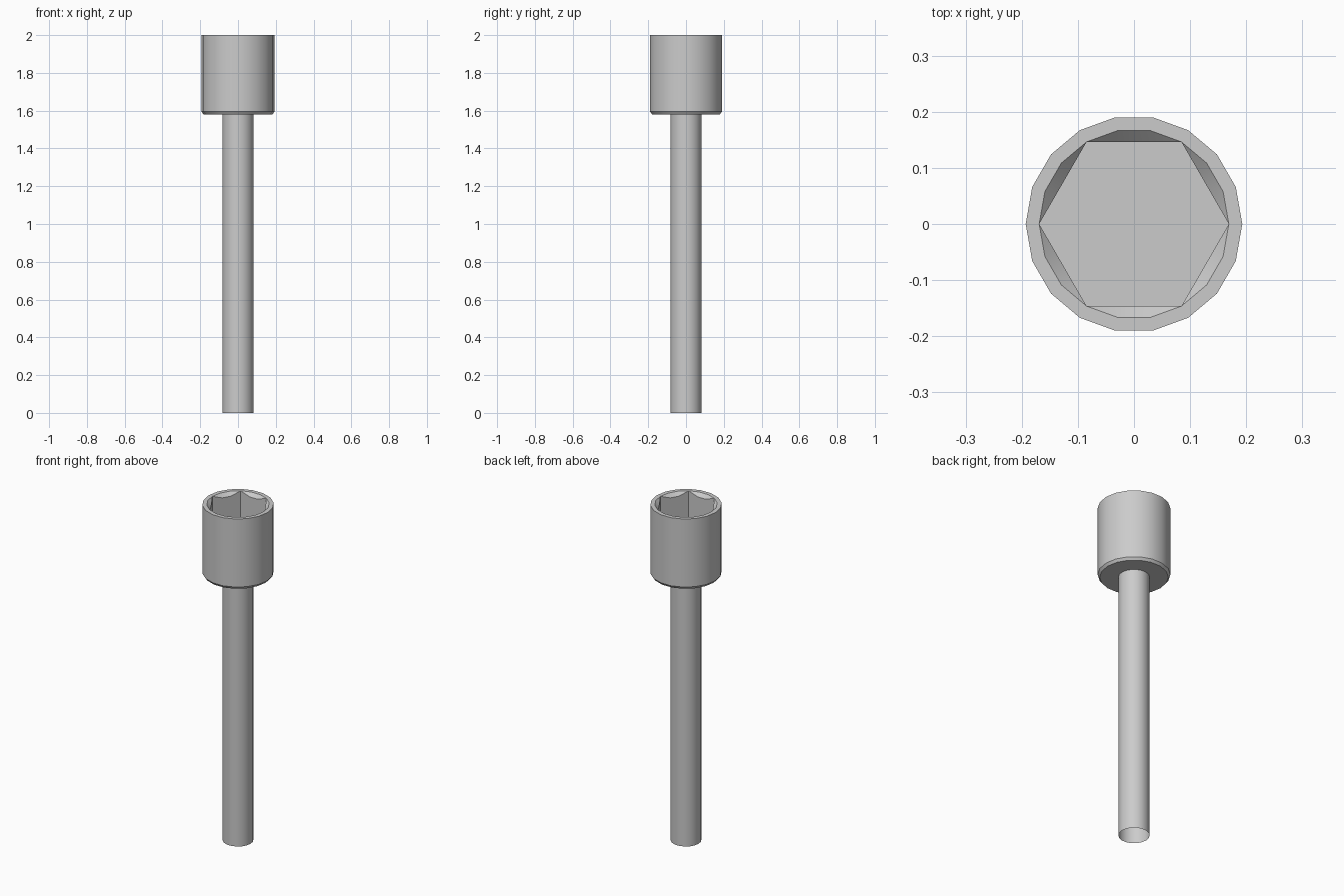
import bpy, bmesh, math

if "Cube" in bpy.data.objects:
    bpy.data.objects.remove(bpy.data.objects["Cube"])

N = 18          # sides of the round parts
HEX_R = 0.169   # socket corner radius
APOTHEM = HEX_R * math.cos(math.pi / 6)


def ring(bm, z, radius):
    """Loop of N vertices; radius may be a number or a function of the angle."""
    verts = []
    for i in range(N):
        a = 2 * math.pi * i / N
        r = radius(a) if callable(radius) else radius
        h = z(a) if callable(z) else z
        verts.append(bm.verts.new((r * math.cos(a), r * math.sin(a), h)))
    return verts


def bridge(bm, a, b):
    for i in range(N):
        j = (i + 1) % N
        bm.faces.new((a[i], a[j], b[j], b[i]))


def hex_radius(a):
    return APOTHEM / math.cos(a % (math.pi / 3) - math.pi / 6)


def countersink_z(a):
    return 2.0 - (HEX_R - hex_radius(a)) * 1.0


def finish(bm, name):
    mesh = bpy.data.meshes.new(name)
    bm.to_mesh(mesh)
    bm.free()
    obj = bpy.data.objects.new(name, mesh)
    bpy.context.collection.objects.link(obj)
    bpy.ops.object.select_all(action='DESELECT')
    obj.select_set(True)
    bpy.context.view_layer.objects.active = obj
    bpy.ops.object.shade_smooth_by_angle(angle=math.radians(30))


# Socket head: underside, bevel, outer wall, rim, countersink, hex walls, floor
bm = bmesh.new()
loops = [ring(bm, z, r) for z, r in (
    (1.58, 0.083), (1.58, 0.182), (1.595, 0.193), (2.0, 0.193), (2.0, HEX_R))]
# the countersink meets the rim at the six hex corners
loops += [ring(bm, countersink_z, hex_radius), ring(bm, 1.73, hex_radius)]
for lower, upper in zip(loops, loops[1:]):
    bridge(bm, lower, upper)
bm.faces.new(loops[-1])
bmesh.ops.remove_doubles(bm, verts=bm.verts, dist=0.0001)
finish(bm, "socket_head")

# Shaft: plain tube, open at the bottom
bm = bmesh.new()
bridge(bm, ring(bm, 0.0, 0.083), ring(bm, 1.58, 0.083))
finish(bm, "shaft")
